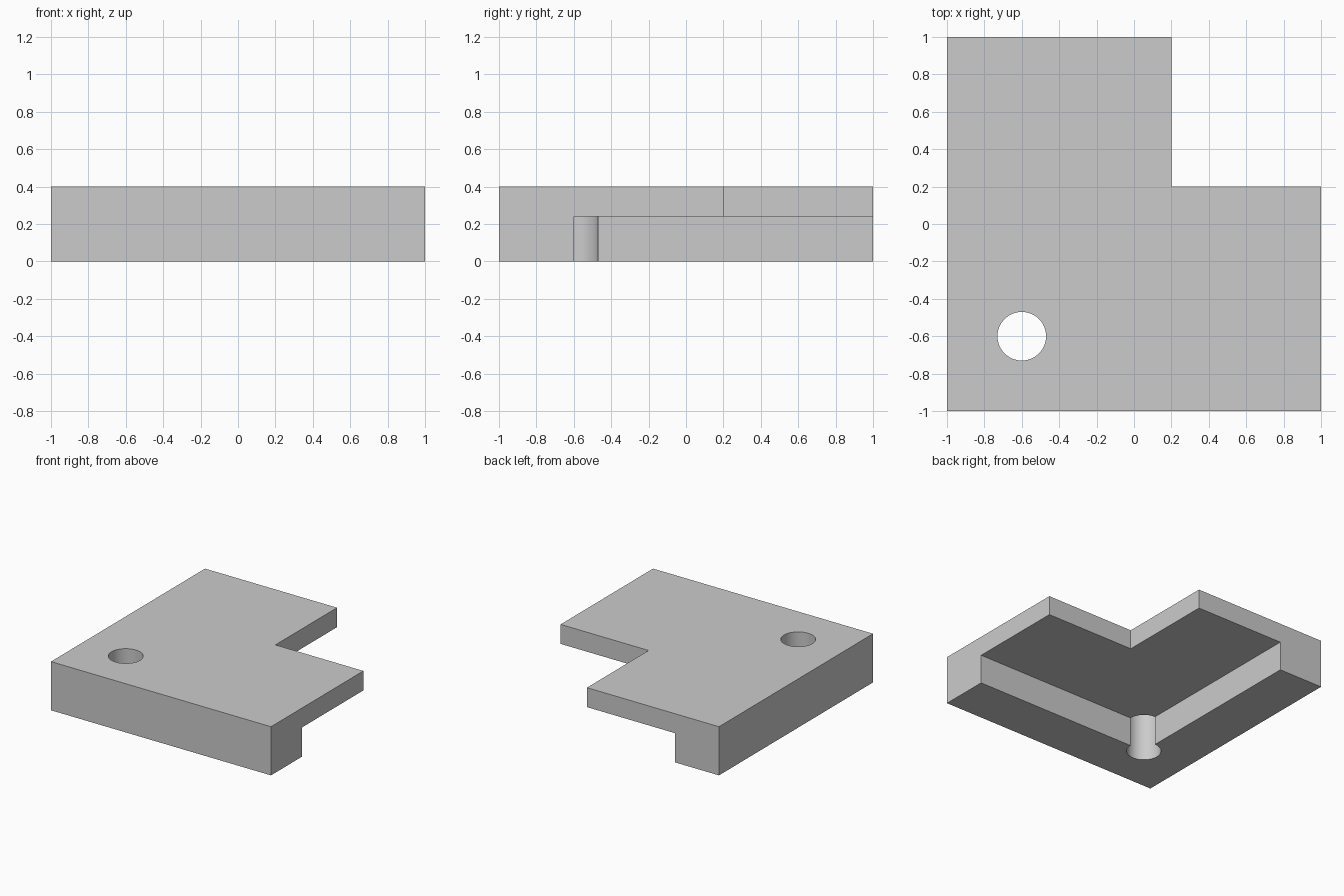
import bpy, bmesh, math
from mathutils import Vector

if "Cube" in bpy.data.objects:
    bpy.data.objects.remove(bpy.data.objects["Cube"], do_unlink=True)

HEIGHT, PLATE_BOTTOM = 0.4, 0.24
WALL_INNER = -0.6      # inner face of both walls; the hole sits on their corner
NOTCH = 0.2
HOLE_RADIUS = 0.13

grey = bpy.data.materials.new("plain_grey")
grey.use_nodes = True
colour = (0.6, 0.6, 0.6, 1)
grey.diffuse_color = colour
grey.node_tree.nodes["Principled BSDF"].inputs["Base Color"].default_value = colour


def prism(name, outline, bottom, top):
    """Extrude a counter-clockwise outline between two heights."""
    bm = bmesh.new()
    face = bm.faces.new([bm.verts.new((x, y, bottom)) for x, y in outline])
    grown = bmesh.ops.extrude_face_region(bm, geom=[face])["geom"]
    verts = [v for v in grown if isinstance(v, bmesh.types.BMVert)]
    bmesh.ops.translate(bm, verts=verts, vec=Vector((0, 0, top - bottom)))
    bmesh.ops.recalc_face_normals(bm, faces=bm.faces)
    mesh = bpy.data.meshes.new(name)
    bm.to_mesh(mesh)
    bm.free()
    mesh.materials.append(grey)
    obj = bpy.data.objects.new(name, mesh)
    bpy.context.collection.objects.link(obj)
    return obj


def cut(target, cutter):
    """Subtract the cutter, apply the result and discard the cutter."""
    cutter.hide_render = True
    mod = target.modifiers.new("cut", "BOOLEAN")
    mod.operation, mod.solver, mod.object = "DIFFERENCE", "EXACT", cutter
    bpy.ops.object.select_all(action="DESELECT")
    bpy.context.view_layer.objects.active = target
    target.select_set(True)
    bpy.ops.object.modifier_apply(modifier=mod.name)
    bpy.data.objects.remove(cutter, do_unlink=True)


# L-shaped block
bracket = prism("corner_bracket",
                [(-1, -1), (1, -1), (1, NOTCH), (NOTCH, NOTCH), (NOTCH, 1), (-1, 1)],
                0, HEIGHT)

# Hollow underside, leaving a front wall and a side wall
recess = prism("recess_cutter",
               [(WALL_INNER, WALL_INNER), (2, WALL_INNER), (2, 2), (WALL_INNER, 2)],
               -1, PLATE_BOTTOM)
cut(bracket, recess)

# Round hole through the plate and the wall corner
SIDES = 64
circle = [(WALL_INNER + HOLE_RADIUS * math.cos(math.tau * i / SIDES),
           WALL_INNER + HOLE_RADIUS * math.sin(math.tau * i / SIDES)) for i in range(SIDES)]
cut(bracket, prism("hole_cutter", circle, -1, 1))

bpy.ops.object.shade_smooth_by_angle(angle=math.radians(30))
